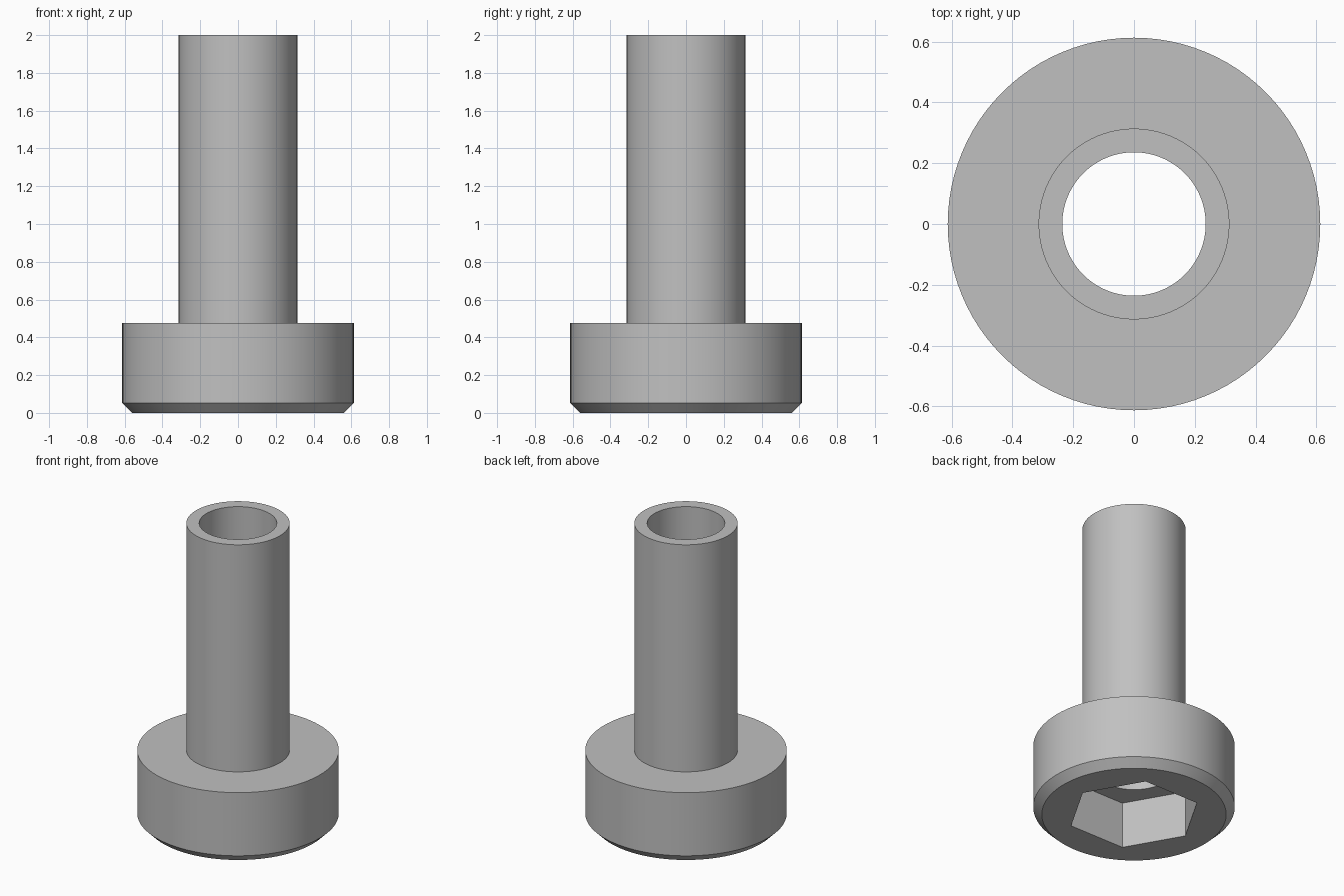
import bpy
import bmesh
import math

SEGMENTS = 96  # multiple of six, so socket corners fall on vertices

cube = bpy.data.objects.get("Cube")
if cube:
    bpy.data.objects.remove(cube, do_unlink=True)

# Plain grey metal
steel = bpy.data.materials.new("grey_steel")
steel.use_nodes = True
colour = (0.53, 0.53, 0.53, 1)
steel.diffuse_color = colour
steel.node_tree.nodes["Principled BSDF"].inputs["Base Color"].default_value = colour


def round_radius(radius, angle):
    return radius


def hex_radius(radius, angle):
    """Polar radius of a hexagon with corners at the given radius, one on +x."""
    side = math.pi / 3
    return radius * math.cos(side / 2) / math.cos(angle % side - side / 2)


# Closed cross-section: radius, height, outline shape
profile = [
    (0.236, 2.0, round_radius),    # bore mouth
    (0.236, 0.31, round_radius),   # bore meets socket floor
    (0.407, 0.31, hex_radius),     # socket floor edge
    (0.407, 0.0, hex_radius),      # socket opening
    (0.561, 0.0, round_radius),    # chamfer bottom
    (0.613, 0.052, round_radius),  # chamfer top
    (0.613, 0.476, round_radius),  # head shoulder
    (0.314, 0.476, round_radius),  # shaft base
    (0.314, 2.0, round_radius),    # shaft rim
]


def sweep(name, section):
    """Sweep a closed section around z, joining the rings with quads."""
    bm = bmesh.new()
    rings = []
    for radius, height, shape in section:
        ring = []
        for i in range(SEGMENTS):
            angle = math.tau * i / SEGMENTS
            r = shape(radius, angle)
            ring.append(bm.verts.new((r * math.cos(angle), r * math.sin(angle), height)))
        rings.append(ring)
    for k, ring in enumerate(rings):
        following = rings[(k + 1) % len(rings)]
        for i in range(SEGMENTS):
            j = (i + 1) % SEGMENTS
            bm.faces.new((ring[i], ring[j], following[j], following[i]))
    bmesh.ops.recalc_face_normals(bm, faces=bm.faces)
    mesh = bpy.data.meshes.new(name)
    bm.to_mesh(mesh)
    bm.free()
    obj = bpy.data.objects.new(name, mesh)
    bpy.context.collection.objects.link(obj)
    mesh.materials.append(steel)
    return obj


# Hollow bolt with chamfered head and hexagonal socket
bolt = sweep("hollow_socket_bolt", profile)
bpy.ops.object.select_all(action="DESELECT")
bolt.select_set(True)
bpy.context.view_layer.objects.active = bolt
bpy.ops.object.shade_smooth_by_angle(angle=math.radians(30))
